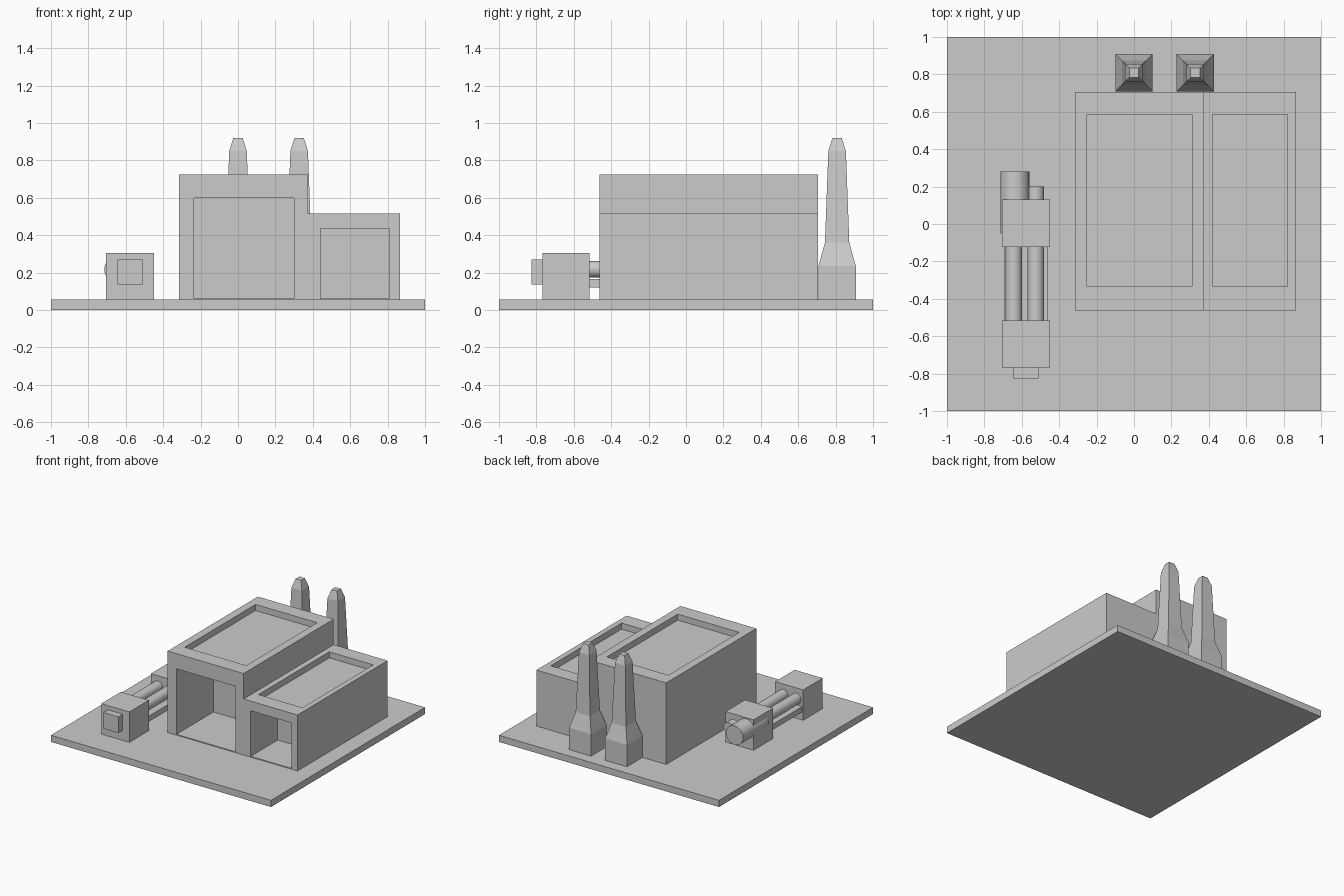
import bpy, bmesh
from math import pi

if "Cube" in bpy.data.objects:
    bpy.data.objects.remove(bpy.data.objects["Cube"])


def make_object(name, bm):
    bmesh.ops.recalc_face_normals(bm, faces=bm.faces)
    mesh = bpy.data.meshes.new(name)
    bm.to_mesh(mesh)
    bm.free()
    obj = bpy.data.objects.new(name, mesh)
    bpy.context.collection.objects.link(obj)
    return obj


def box(name, x, y, z):
    bm = bmesh.new()
    bmesh.ops.create_cube(bm, size=1)
    for v in bm.verts:
        for i, (lo, hi) in enumerate((x, y, z)):
            v.co[i] = hi if v.co[i] > 0 else lo
    return make_object(name, bm)


def pipe(name, x, z, radius, y0, y1):
    bpy.ops.mesh.primitive_cylinder_add(
        vertices=24, radius=radius, depth=y1 - y0,
        location=(x, (y0 + y1) / 2, z), rotation=(pi / 2, 0, 0))
    obj = bpy.context.object
    obj.name = name
    bpy.ops.object.shade_smooth_by_angle()
    return obj


def cut(target, cutter):
    mod = target.modifiers.new("cut", 'BOOLEAN')
    mod.operation = 'DIFFERENCE'
    mod.solver = 'EXACT'
    mod.object = cutter
    bpy.context.view_layer.objects.active = target
    bpy.ops.object.modifier_apply(modifier=mod.name)
    bpy.data.objects.remove(cutter)


GROUND = 0.055

# Base slab
box("base_slab", (-1, 1), (-1, 1), (0, GROUND))

# Stepped building: side-by-side tall and low halls from one profile
profile = [(-0.315, GROUND), (0.865, GROUND), (0.865, 0.515),
           (0.375, 0.515), (0.375, 0.725), (-0.315, 0.725)]
bm = bmesh.new()
face = bm.faces.new([bm.verts.new((x, -0.463, z)) for x, z in profile])
ext = bmesh.ops.extrude_face_region(bm, geom=[face])
bmesh.ops.translate(bm, vec=(0, 1.17, 0),
                    verts=[g for g in ext["geom"] if isinstance(g, bmesh.types.BMVert)])
# extrusion leaves the front profile face in place, closing the solid
if not face.is_valid or any(not e.is_manifold for e in bm.edges):
    bmesh.ops.holes_fill(bm, edges=[e for e in bm.edges if e.is_boundary])
building = make_object("building", bm)

# Roof recesses and garage openings
for x, top in (((-0.25, 0.31), 0.725), ((0.42, 0.82), 0.515)):
    cut(building, box("roof_cutter", x, (-0.335, 0.585), (top - 0.05, top + 0.1)))
for x, top, depth in (((-0.235, 0.30), 0.60, 0.48), ((0.44, 0.81), 0.435, 0.35)):
    cut(building, box("door_cutter", x, (-0.6, -0.463 + depth), (0.062, top)))

# Square tapered chimneys
rings = [(0.1, GROUND), (0.1, 0.235), (0.065, 0.36), (0.047, 0.85), (0.025, 0.92)]
for side, cx in (("left", 0.0), ("right", 0.327)):
    bm = bmesh.new()
    loops = [[bm.verts.new((cx + sx * h, 0.808 + sy * h, z))
              for sx, sy in ((-1, -1), (1, -1), (1, 1), (-1, 1))] for h, z in rings]
    for a, b in zip(loops, loops[1:]):
        for i in range(4):
            j = (i + 1) % 4
            bm.faces.new((a[i], a[j], b[j], b[i]))
    bm.faces.new(loops[0])
    bm.faces.new(loops[-1])
    make_object("chimney_" + side, bm)

# Pipe machine: two housings joined by pipes
for end, y in (("front", (-0.768, -0.515)), ("back", (-0.123, 0.13))):
    box("machine_housing_" + end, (-0.705, -0.45), y, (GROUND, 0.305))
box("machine_front_cap", (-0.645, -0.51), (-0.825, -0.768), (0.137, 0.27))
box("machine_lower_rail", (-0.695, -0.46), (-0.515, -0.123), (0.12, 0.165))
pipe("machine_pipe_left", -0.643, 0.217, 0.044, -0.53, -0.1)
pipe("machine_pipe_right", -0.525, 0.217, 0.044, -0.53, 0.2)
pipe("machine_drum", -0.637, 0.217, 0.078, -0.05, 0.28)
